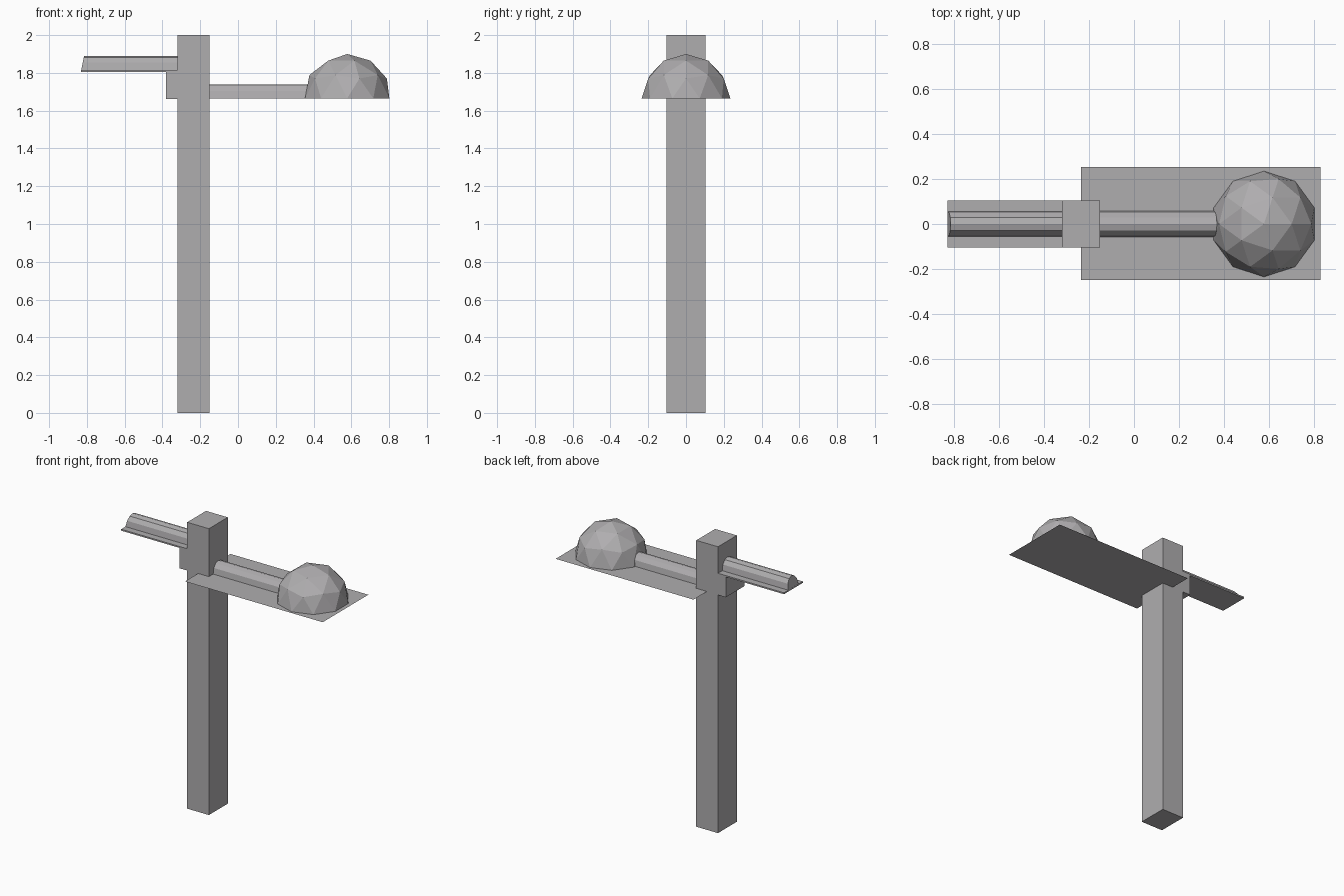
import bpy, bmesh

if "Cube" in bpy.data.objects:
    bpy.data.objects.remove(bpy.data.objects["Cube"])

# One flat grey for the whole model
grey = bpy.data.materials.new("warm grey")
grey.diffuse_color = (0.43, 0.42, 0.43, 1)
grey.use_nodes = True
grey.node_tree.nodes["Principled BSDF"].inputs["Base Color"].default_value = grey.diffuse_color


def finish(bm, name):
    bmesh.ops.recalc_face_normals(bm, faces=bm.faces)
    mesh = bpy.data.meshes.new(name)
    bm.to_mesh(mesh)
    bm.free()
    mesh.materials.append(grey)
    obj = bpy.data.objects.new(name, mesh)
    bpy.context.collection.objects.link(obj)
    return obj


def extrude(name, profile, y0, y1):
    """Extrude an x-z outline along y."""
    bm = bmesh.new()
    face = bm.faces.new([bm.verts.new((x, y0, z)) for x, z in profile])
    new = bmesh.ops.extrude_face_region(bm, geom=[face])["geom"]
    verts = [v for v in new if isinstance(v, bmesh.types.BMVert)]
    bmesh.ops.translate(bm, verts=verts, vec=(0, y1 - y0, 0))
    return finish(bm, name)


def half_tube(name, x0, x1, z, height, slant=0.0):
    """Arched tube along x, its left end leaning in by slant at the top."""
    arch = [(-0.057, 0), (-0.05, 0.55), (-0.029, 0.89), (0, 1),
            (0.029, 0.89), (0.05, 0.55), (0.057, 0)]
    bm = bmesh.new()
    a = [bm.verts.new((x0 + slant * h, y, z + height * h)) for y, h in arch]
    b = [bm.verts.new((x1, y, z + height * h)) for y, h in arch]
    n = len(arch)
    for i in range(n):
        j = (i + 1) % n
        bm.faces.new((a[i], a[j], b[j], b[i]))
    bm.faces.new(a)
    bm.faces.new(b)
    return finish(bm, name)


# Post with the small bracket step and the thin left shelf in one outline
W = 0.104
extrude("post", [(-0.32, 0), (-0.152, 0), (-0.152, 2), (-0.32, 2),
                 (-0.32, 1.815), (-0.83, 1.815), (-0.83, 1.805),
                 (-0.38, 1.805), (-0.38, 1.663), (-0.32, 1.663)], -W, W)

# Arched tubes on both sides of the post
half_tube("left_tube", -0.83, -0.30, 1.813, 0.077, 0.015)
half_tube("right_tube", -0.17, 0.40, 1.665, 0.073)

# Sheet under the dome
bm = bmesh.new()
bm.faces.new([bm.verts.new((x, y, 1.665)) for x, y in
              ((-0.235, -0.25), (0.83, -0.25), (0.83, 0.253), (-0.235, 0.253))])
sheet = finish(bm, "base_sheet")
if sheet.data.polygons[0].normal.z < 0:
    sheet.data.flip_normals()

# Faceted dome: upper half of an icosphere
bm = bmesh.new()
bmesh.ops.create_icosphere(bm, subdivisions=2, radius=0.235)
low = [v for v in bm.verts if v.co.z < -0.01]
bmesh.ops.delete(bm, geom=low, context='VERTS')
bmesh.ops.translate(bm, verts=bm.verts, vec=(0.578, 0, 1.665))
finish(bm, "dome")
